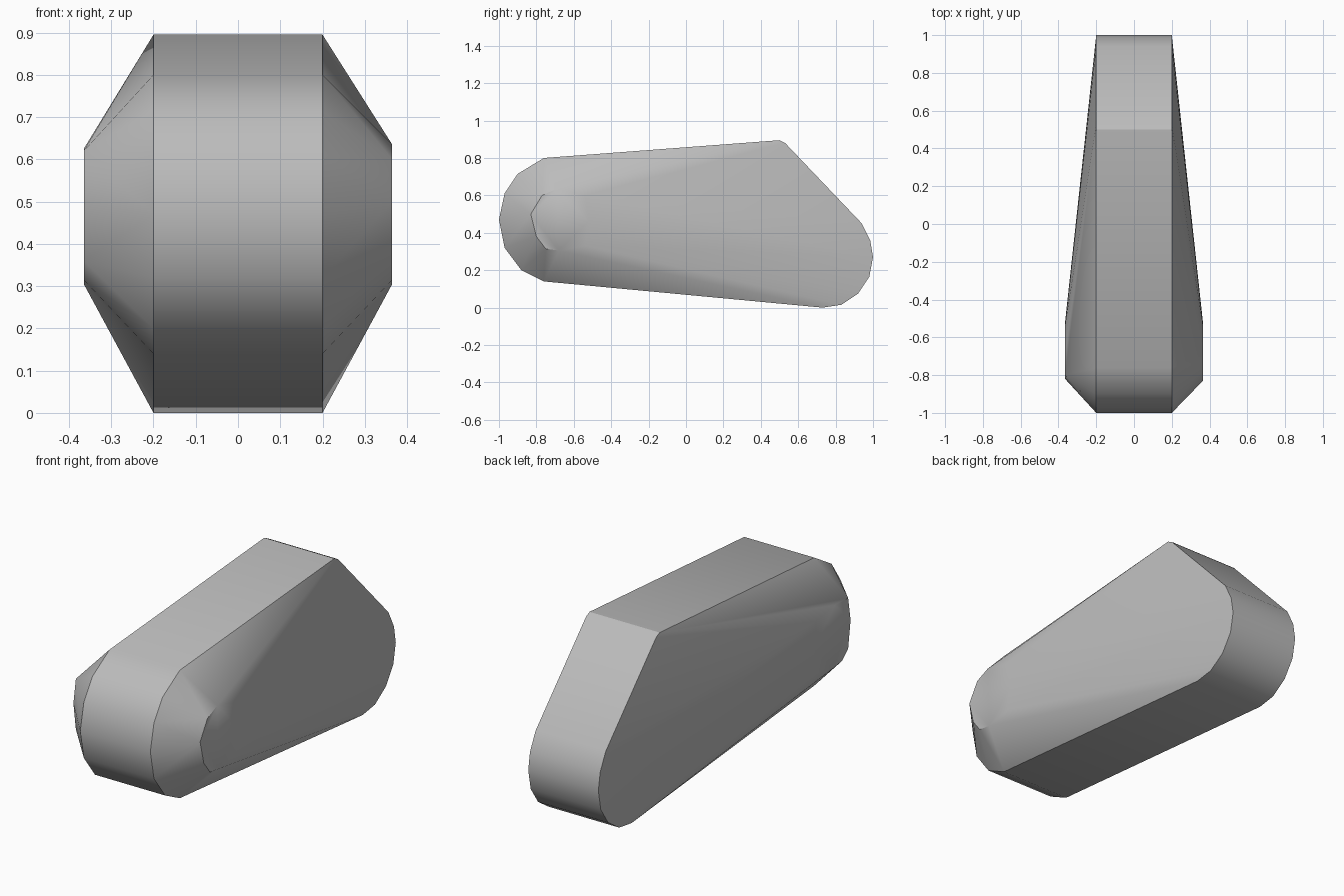
import bpy
import bmesh
import math

cube = bpy.data.objects.get("Cube")
if cube:
    bpy.data.objects.remove(cube, do_unlink=True)

# One plain grey for the whole body
grey = bpy.data.materials.new("plain grey")
colour = (0.5, 0.5, 0.5, 1)
grey.diffuse_color = colour
grey.use_nodes = True
grey.node_tree.nodes["Principled BSDF"].inputs["Base Color"].default_value = colour

HALF = 0.2      # half width of the flat central band
CHEEK = 0.365   # half width at the bulging cheeks

# Side outline of the band (y, z): round nose, sloped back, round heel
outline = [(-0.76, 0.80), (-0.90, 0.715), (-0.97, 0.61), (-1.0, 0.47),
           (-0.97, 0.32), (-0.88, 0.20), (-0.76, 0.14),
           (0.73, 0), (0.83, 0.015), (0.92, 0.075), (0.98, 0.165),
           (1.0, 0.27), (0.985, 0.36), (0.94, 0.45),
           (0.53, 0.88), (0.50, 0.895)]

# Cheek plates (y, z); the two sides differ at the front upper corner
rear = [(-0.68, 0.305), (-0.54, 0.33), (-0.52, 0.46), (-0.54, 0.60)]
left_cheek = rear + [(-0.69, 0.635), (-0.77, 0.60), (-0.83, 0.50),
                     (-0.80, 0.38), (-0.75, 0.315)]
right_cheek = rear + [(-0.69, 0.625), (-0.80, 0.62), (-0.82, 0.50),
                      (-0.80, 0.36), (-0.75, 0.315)]

# Skin stretched over the band and both cheeks
bm = bmesh.new()
rings = [(HALF, outline), (-HALF, outline),
         (CHEEK, left_cheek), (-CHEEK, right_cheek)]
for x, ring in rings:
    for y, z in ring:
        bm.verts.new((x, y, z))
bmesh.ops.convex_hull(bm, input=bm.verts[:])
loose = [v for v in bm.verts if not v.link_faces]
bmesh.ops.delete(bm, geom=loose, context='VERTS')
bmesh.ops.dissolve_limit(bm, angle_limit=math.radians(0.5),
                         verts=bm.verts[:], edges=bm.edges[:])
bmesh.ops.recalc_face_normals(bm, faces=bm.faces[:])

mesh = bpy.data.meshes.new("tapered_body")
bm.to_mesh(mesh)
bm.free()
mesh.materials.append(grey)
body = bpy.data.objects.new("tapered_body", mesh)
bpy.context.collection.objects.link(body)

# Smooth the rounded ends, keep the band edges sharp
bpy.ops.object.select_all(action='DESELECT')
body.select_set(True)
bpy.context.view_layer.objects.active = body
bpy.ops.object.shade_smooth_by_angle(angle=math.radians(30))
